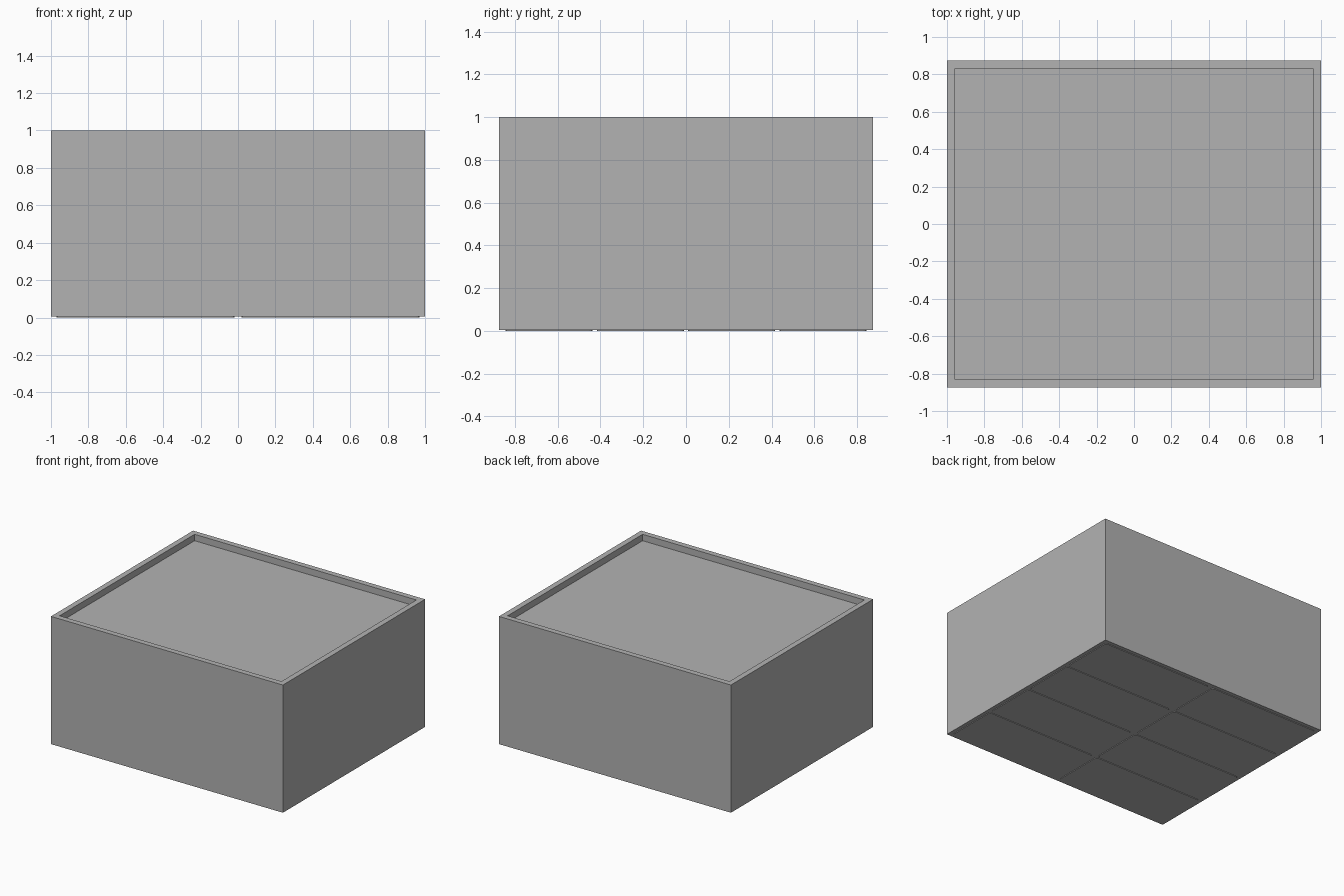
import bpy
import bmesh

if "Cube" in bpy.data.objects:
    bpy.data.objects.remove(bpy.data.objects["Cube"], do_unlink=True)

WIDTH, DEPTH, HEIGHT = 2.0, 1.75, 1.0
RIM, RECESS, FOOT = 0.044, 0.05, 0.005
COLUMNS, ROWS = 2, 4

grey = bpy.data.materials.new("plain_grey")
grey.use_nodes = True
colour = (0.448, 0.448, 0.448, 1)
grey.diffuse_color = colour
grey.node_tree.nodes["Principled BSDF"].inputs["Base Color"].default_value = colour


def add_object(name, bm):
    bmesh.ops.recalc_face_normals(bm, faces=bm.faces)
    mesh = bpy.data.meshes.new(name)
    bm.to_mesh(mesh)
    bm.free()
    mesh.materials.append(grey)
    obj = bpy.data.objects.new(name, mesh)
    bpy.context.collection.objects.link(obj)
    return obj


def box(low, high):
    bm = bmesh.new()
    bmesh.ops.create_cube(bm, size=1)
    for v in bm.verts:
        v.co = [low[i] if v.co[i] < 0 else high[i] for i in range(3)]
    return bm


# Body: a solid block whose top is inset and sunk to leave a raised rim
bm = box((-WIDTH / 2, -DEPTH / 2, FOOT), (WIDTH / 2, DEPTH / 2, HEIGHT))
top = max(bm.faces, key=lambda f: f.calc_center_median().z)
bmesh.ops.inset_region(bm, faces=[top], thickness=RIM, use_even_offset=True)
sunk = bmesh.ops.extrude_face_region(bm, geom=[top])
bmesh.ops.translate(bm, vec=(0, 0, -RECESS),
                    verts=[g for g in sunk["geom"] if isinstance(g, bmesh.types.BMVert)])
if top.is_valid:
    bmesh.ops.delete(bm, geom=[top], context="FACES_ONLY")
add_object("box_body", bm)

# Base pads: a grid of thin plates with clipped corners, set in from the edge
margin, gap_x, gap_y = 0.03, 0.04, 0.02
pad_x = (WIDTH - 2 * margin - gap_x * (COLUMNS - 1)) / COLUMNS
pad_y = (DEPTH - 2 * margin - gap_y * (ROWS - 1)) / ROWS
for column in range(COLUMNS):
    for row in range(ROWS):
        x = -WIDTH / 2 + margin + column * (pad_x + gap_x)
        y = -DEPTH / 2 + margin + row * (pad_y + gap_y)
        bm = box((x, y, 0), (x + pad_x, y + pad_y, FOOT))
        corners = [e for e in bm.edges if abs(e.verts[0].co.z - e.verts[1].co.z) > FOOT / 2]
        bmesh.ops.bevel(bm, geom=corners, offset=0.015, segments=2, profile=0.5,
                        affect="EDGES")
        add_object(f"base_pad_{column + 1}_{row + 1}", bm)
